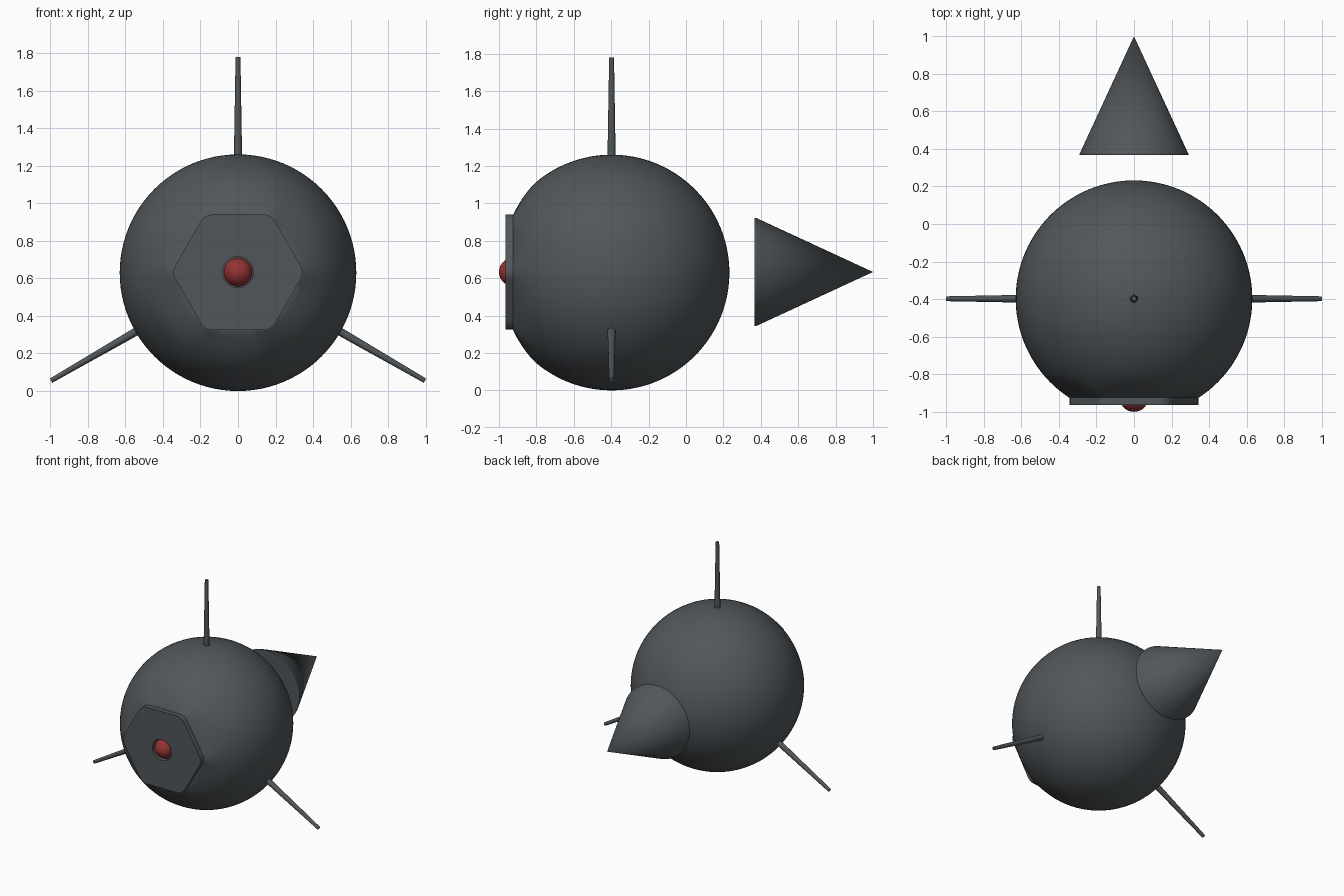
import bpy, bmesh, math
from mathutils import Vector, Matrix

if "Cube" in bpy.data.objects:
    bpy.data.objects.remove(bpy.data.objects["Cube"])

R = 0.63                              # body radius
C = Vector((0, -0.398, R))            # body centre
HEX = 0.307                           # flat-to-centre distance of the front plate


def material(name, rgb):
    m = bpy.data.materials.new(name)
    m.diffuse_color = (*rgb, 1)
    m.use_nodes = True
    m.node_tree.nodes["Principled BSDF"].inputs["Base Color"].default_value = m.diffuse_color
    return m


GREY = material("dark_grey", (0.082, 0.094, 0.103))
RED = material("red", (0.30, 0.033, 0.033))


def hex_radius(t, fillet=0.07):
    """Polar radius of a hexagon with rounded corners, one corner at t = 0."""
    t = abs((t + math.pi / 6) % (math.pi / 3) - math.pi / 6)
    c = (HEX - fillet) / math.cos(math.pi / 6)
    if t < math.atan2(fillet / 2, c + fillet * math.cos(math.pi / 6)):
        return c * math.cos(t) + math.sqrt(fillet ** 2 - (c * math.sin(t)) ** 2)
    return HEX / math.cos(math.pi / 6 - t)


def loft(name, rings, mat, seg=96, matrix=Matrix.Identity(4), angle=30):
    """Skin rings (y, radius or radius function) along the y axis.
    A zero radius makes a pole, other ends are capped."""
    bm = bmesh.new()
    loops = []
    for y, r in rings:
        if r == 0:
            loops.append([bm.verts.new((0, y, 0))] * seg)
            continue
        loop = []
        for i in range(seg):
            t = 2 * math.pi * i / seg
            q = r(t) if callable(r) else r
            loop.append(bm.verts.new((q * math.cos(t), y, q * math.sin(t))))
        loops.append(loop)
    for a, b in zip(loops, loops[1:]):
        for i in range(seg):
            j = (i + 1) % seg
            bm.faces.new(list(dict.fromkeys((a[i], a[j], b[j], b[i]))))
    for loop in (loops[0], loops[-1]):
        if loop[0] is not loop[1]:
            bm.faces.new(loop)
    bmesh.ops.recalc_face_normals(bm, faces=bm.faces)
    me = bpy.data.meshes.new(name)
    bm.to_mesh(me)
    bm.free()
    me.shade_smooth()
    me.set_sharp_from_angle(angle=math.radians(angle))
    me.materials.append(mat)
    ob = bpy.data.objects.new(name, me)
    ob.matrix_world = matrix
    bpy.context.collection.objects.link(ob)
    return ob


# Round body, whose front end blends into the hexagonal plate
end = math.pi - math.asin(0.344 / R)
start = math.pi - math.asin(0.50 / R)
rings = []
for k in range(61):
    u = end * k / 60
    d = R * math.sin(u)
    s = max(0, (u - start) / (end - start)) ** 2
    if s > 0:
        rings.append((R * math.cos(u),
                      lambda t, d=d, s=s: d * (1 + s * (hex_radius(t) / 0.344 - 1))))
    else:
        rings.append((R * math.cos(u), d if k else 0))
loft("body", rings, GREY, matrix=Matrix.Translation(C))

# Front plate with a round socket
at_height = Matrix.Translation((0, 0, C.z + 0.003))
loft("front_plate", [(-0.918, hex_radius), (-0.965, hex_radius),
                     (-0.965, 0.083), (-0.922, 0.083), (-0.922, 0)],
     GREY, matrix=at_height)

# Red eye ball in the socket
ball = [(-0.924 + 0.076 * math.cos(math.pi * k / 24),
         0.076 * math.sin(math.pi * k / 24) if 0 < k < 24 else 0) for k in range(25)]
loft("eye", ball, RED, seg=48, matrix=at_height)

# Three antennas, evenly spread around the body
for name, deg in (("top_antenna", 0), ("right_antenna", 120), ("left_antenna", 240)):
    a = math.radians(deg)
    d = Vector((math.sin(a), 0, math.cos(a)))
    turn = Vector((0, 1, 0)).rotation_difference(d).to_matrix().to_4x4()
    loft(name, [(0.55, 0.023), (1.15, 0.013)], GREY, seg=24,
         matrix=Matrix.Translation(C) @ turn)

# Free-floating rear cone
loft("rear_cone", [(0.367, 0.289), (0.375, 0.289), (1.0, 0)],
     GREY, matrix=at_height, angle=20)
